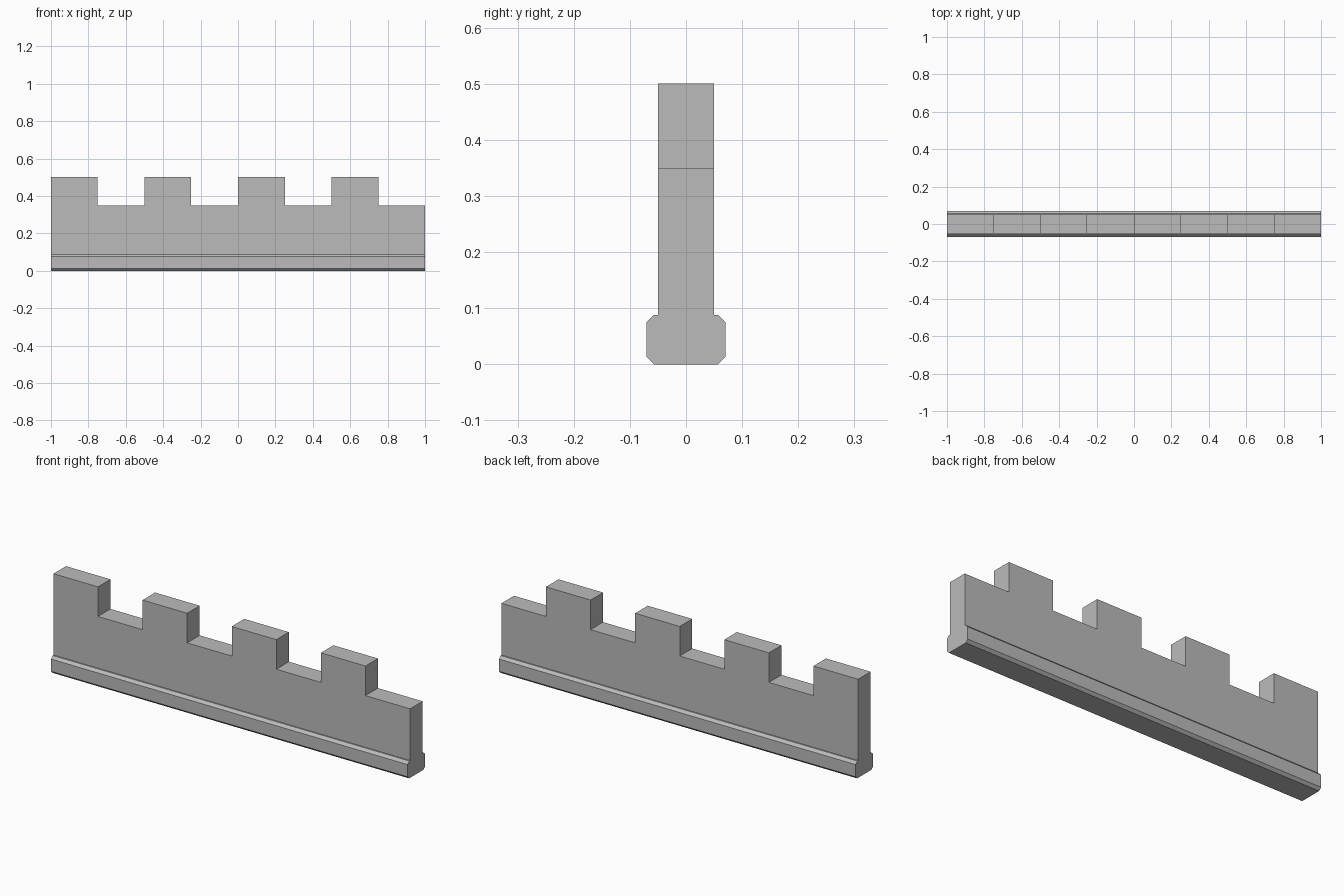
import bpy
import bmesh
from mathutils import Vector

cube = bpy.data.objects.get("Cube")
if cube:
    bpy.data.objects.remove(cube, do_unlink=True)

HALF_LENGTH = 1.0
WALL_HALF = 0.05
BASE_HALF = 0.07
BASE_TOP = 0.088
CHAMFER = 0.013
NOTCH_Z = 0.35
TOP_Z = 0.5
MERLONS = 4

stone = bpy.data.materials.new("stone_grey")
stone.use_nodes = True
grey = (0.5, 0.5, 0.5, 1.0)
stone.diffuse_color = grey
stone.node_tree.nodes["Principled BSDF"].inputs["Base Color"].default_value = grey


def extrude_profile(name, points, direction):
    """Extrude a closed planar outline into a flat-shaded solid."""
    bm = bmesh.new()
    face = bm.faces.new([bm.verts.new(p) for p in points])
    result = bmesh.ops.extrude_face_region(bm, geom=[face], use_keep_orig=True)
    moved = [g for g in result["geom"] if isinstance(g, bmesh.types.BMVert)]
    bmesh.ops.translate(bm, verts=moved, vec=Vector(direction))
    bmesh.ops.recalc_face_normals(bm, faces=bm.faces)
    mesh = bpy.data.meshes.new(name)
    bm.to_mesh(mesh)
    bm.free()
    mesh.materials.append(stone)
    obj = bpy.data.objects.new(name, mesh)
    bpy.context.collection.objects.link(obj)
    return obj


# Plinth: chamfered bar along the full length
right_side = [
    (BASE_HALF - CHAMFER, 0),
    (BASE_HALF, CHAMFER),
    (BASE_HALF, BASE_TOP - CHAMFER),
    (BASE_HALF - CHAMFER, BASE_TOP),
]
outline = right_side + [(-y, z) for y, z in reversed(right_side)]
extrude_profile("plinth", [(-HALF_LENGTH, y, z) for y, z in outline],
                (2 * HALF_LENGTH, 0, 0))

# Battlement wall: merlons alternate with notches, starting at the right end
step = HALF_LENGTH / MERLONS
crest = []
for i in range(MERLONS):
    x = -HALF_LENGTH + 2 * i * step
    crest += [(x, TOP_Z), (x + step, TOP_Z),
              (x + step, NOTCH_Z), (x + 2 * step, NOTCH_Z)]
outline = [(-HALF_LENGTH, BASE_TOP)] + crest + [(HALF_LENGTH, BASE_TOP)]
extrude_profile("battlement_wall", [(x, -WALL_HALF, z) for x, z in outline],
                (0, 2 * WALL_HALF, 0))
